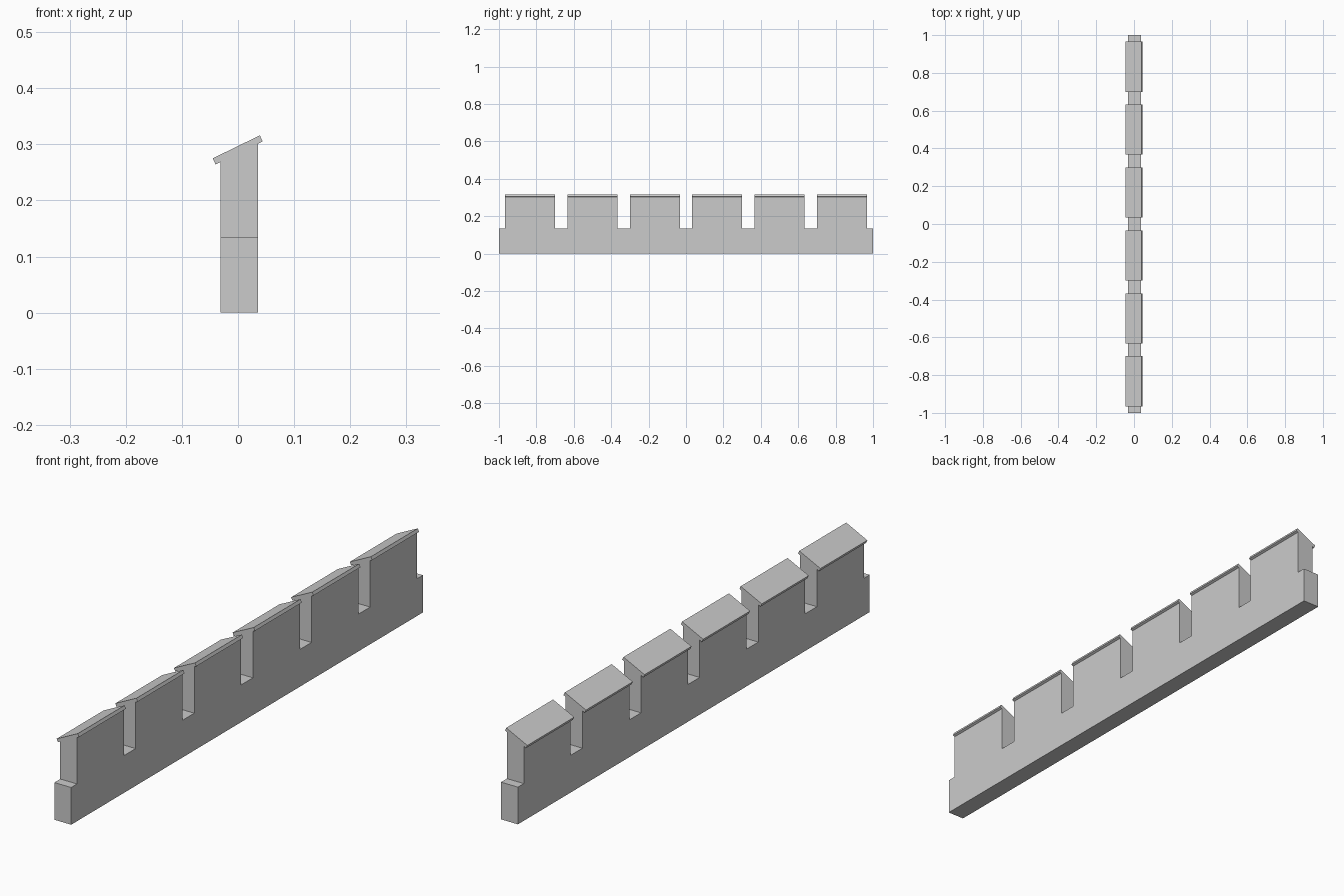
import bpy
import bmesh

cube = bpy.data.objects.get("Cube")
if cube:
    bpy.data.objects.remove(cube, do_unlink=True)

stone = bpy.data.materials.new("grey stone")
stone.use_nodes = True
GREY = (0.6, 0.6, 0.6, 1)
stone.diffuse_color = GREY
stone.node_tree.nodes["Principled BSDF"].inputs["Base Color"].default_value = GREY

COUNT = 6
PITCH = 2 / COUNT
HALF = 0.4 * PITCH            # half the length of a merlon
WALL_X = (-0.031, 0.036)
LEDGE = 0.134                 # height of the low wall
CENTRES = [-1 + PITCH * (i + 0.5) for i in range(COUNT)]


def roof_height(x):
    """Underside of the sloping caps."""
    return 0.284 + 0.49 * x


def prism(name, near, far):
    """Solid between two matching outlines."""
    bm = bmesh.new()
    a = [bm.verts.new(p) for p in near]
    b = [bm.verts.new(p) for p in far]
    bm.faces.new(a)
    bm.faces.new(b[::-1])
    for i in range(len(a)):
        j = (i + 1) % len(a)
        bm.faces.new((a[j], a[i], b[i], b[j]))
    bmesh.ops.recalc_face_normals(bm, faces=bm.faces)
    mesh = bpy.data.meshes.new(name)
    bm.to_mesh(mesh)
    bm.free()
    mesh.materials.append(stone)
    obj = bpy.data.objects.new(name, mesh)
    bpy.context.collection.objects.link(obj)
    return obj


# Notched wall with sloping merlon tops
def wall_side(x):
    top = roof_height(x)
    outline = [(x, 1, 0), (x, -1, 0), (x, -1, LEDGE)]
    for c in CENTRES:
        outline += [(x, c - HALF, LEDGE), (x, c - HALF, top),
                    (x, c + HALF, top), (x, c + HALF, LEDGE)]
    return outline + [(x, 1, LEDGE)]


prism("battlement_wall", wall_side(WALL_X[0]), wall_side(WALL_X[1]))

# Tilted cap slab on each merlon
CAP = [(-0.040, 0.264), (0.044, 0.305), (0.039, 0.316), (-0.045, 0.275)]
for n, c in enumerate(CENTRES, 1):
    prism(f"merlon_cap_{n}",
          [(x, c - HALF, z) for x, z in CAP],
          [(x, c + HALF, z) for x, z in CAP])
